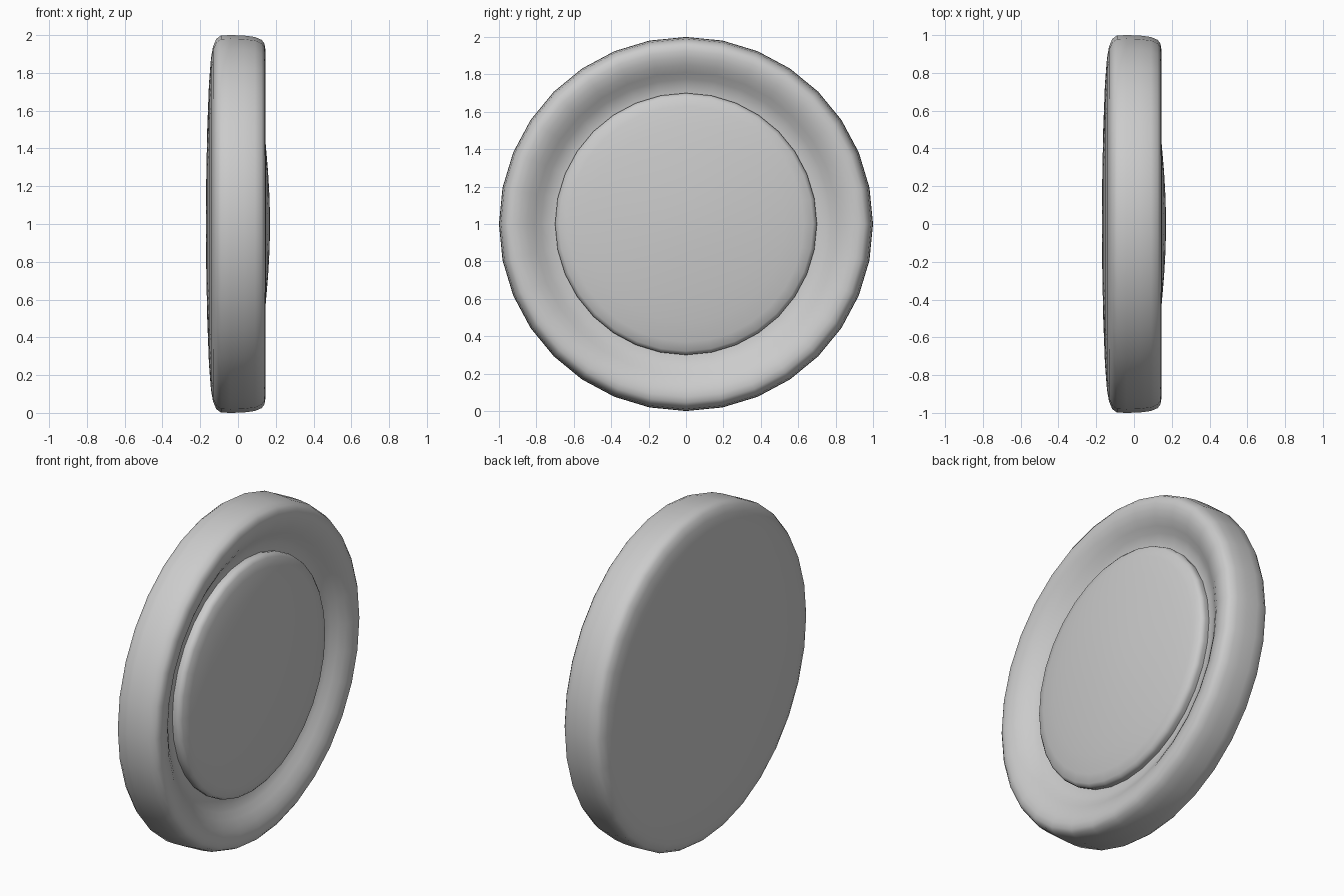
import bpy, bmesh, math
from mathutils import Matrix, Vector

if "Cube" in bpy.data.objects:
    bpy.data.objects.remove(bpy.data.objects["Cube"])

SIDES = 32


def lathe(name, profile):
    """Spin (x, radius) points round the x axis at z = 1."""
    bm = bmesh.new()
    verts = [bm.verts.new((x, 0, r)) for x, r in profile]
    edges = [bm.edges.new(pair) for pair in zip(verts, verts[1:])]
    bmesh.ops.spin(bm, geom=verts + edges, cent=(0, 0, 0), axis=(1, 0, 0),
                   angle=math.tau, steps=SIDES, use_duplicate=False)
    bmesh.ops.remove_doubles(bm, verts=bm.verts, dist=0.0005)
    bmesh.ops.recalc_face_normals(bm, faces=bm.faces)
    # normals must point outwards: the outermost face decides
    outer = max(bm.faces, key=lambda f: f.calc_center_median().yz.length)
    if outer.normal.yz.dot(outer.calc_center_median().yz) < 0:
        bmesh.ops.reverse_faces(bm, faces=bm.faces)
    bmesh.ops.translate(bm, verts=bm.verts, vec=(0, 0, 1))
    mesh = bpy.data.meshes.new(name)
    bm.to_mesh(mesh)
    bm.free()
    obj = bpy.data.objects.new(name, mesh)
    bpy.context.collection.objects.link(obj)
    bpy.ops.object.select_all(action='DESELECT')
    obj.select_set(True)
    bpy.context.view_layer.objects.active = obj
    bpy.ops.object.shade_smooth_by_angle(angle=math.radians(50))
    return obj


# housing: domed back, rounded side, rim with a dished inner slope
lathe("housing", [
    (-0.17, 0), (-0.168, 0.25), (-0.163, 0.5), (-0.154, 0.74), (-0.143, 0.88),
    (-0.132, 0.94), (-0.115, 0.98), (-0.09, 0.998), (-0.04, 1.0), (0.03, 0.998),
    (0.09, 0.99), (0.125, 0.975), (0.14, 0.955), (0.145, 0.925), (0.14, 0.89),
    (0.125, 0.85), (0.1, 0.81), (0.075, 0.775), (0.058, 0.74), (0.05, 0.705),
    (0.048, 0.68)])

# lens: shallow dome with a small rounded edge
lathe("lens", [
    (0.045, 0.695), (0.075, 0.7), (0.092, 0.695), (0.105, 0.68), (0.118, 0.63),
    (0.134, 0.53), (0.147, 0.42), (0.159, 0.28), (0.167, 0.14), (0.17, 0)])
